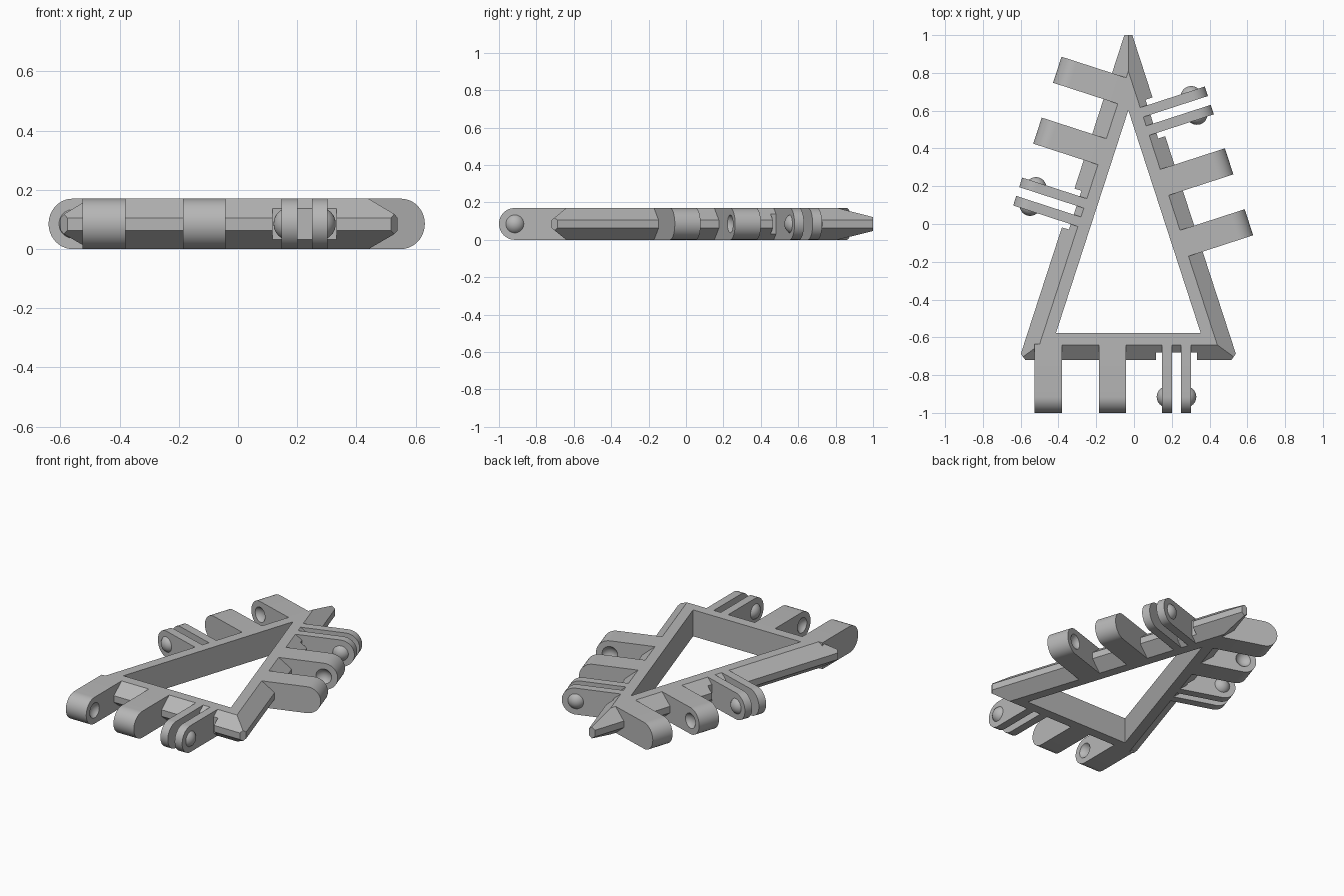
import bpy, bmesh
from math import radians, sin, cos, tan, pi
from mathutils import Matrix, Vector

if "Cube" in bpy.data.objects:
    bpy.data.objects.remove(bpy.data.objects["Cube"])

grey = bpy.data.materials.new("plain grey")
grey.use_nodes = True
grey.diffuse_color = (0.47, 0.47, 0.47, 1)
grey.node_tree.nodes["Principled BSDF"].inputs["Base Color"].default_value = grey.diffuse_color

H = 0.17                # height of all parts
R = H / 2               # rounded lug end
FLAT, OUTER = 0.064, 0.143   # rim offsets from the inner opening
REACH = 0.339           # hinge axis distance from the inner edge
PITCH = 0.339           # spacing of the hinge lugs
LUG_W, PRONG_W = 0.145, 0.053
BALL = 0.056


def make(name, bm, matrix=Matrix()):
    bmesh.ops.recalc_face_normals(bm, faces=bm.faces)
    mesh = bpy.data.meshes.new(name)
    bm.to_mesh(mesh)
    bm.free()
    mesh.transform(matrix)
    mesh.materials.append(grey)
    obj = bpy.data.objects.new(name, mesh)
    bpy.context.collection.objects.link(obj)
    return obj


def activate(obj):
    bpy.ops.object.select_all(action='DESELECT')
    obj.select_set(True)
    bpy.context.view_layer.objects.active = obj


def subtract(obj, cutter):
    cutter.hide_render = True
    activate(obj)
    mod = obj.modifiers.new("cut", 'BOOLEAN')
    mod.operation, mod.object, mod.solver = 'DIFFERENCE', cutter, 'EXACT'
    bpy.ops.object.modifier_apply(modifier=mod.name)
    bpy.data.objects.remove(cutter)


def smooth(obj):
    activate(obj)
    bpy.ops.object.shade_smooth_by_angle(angle=radians(30))


def ball(name, matrix, y):
    bm = bmesh.new()
    bmesh.ops.create_uvsphere(bm, u_segments=32, v_segments=16, radius=BALL,
                              matrix=Matrix.Translation((REACH, y, R)))
    return make(name, bm, matrix)


def lug(name, matrix, y, width):
    # Straight arm with a half-round end, extruded sideways
    bm = bmesh.new()
    outline = [(0.06, H), (0.06, 0)]
    outline += [(REACH + R * cos(a), R + R * sin(a))
                for a in (-pi / 2 + pi * i / 24 for i in range(25))]
    face = bm.faces.new([bm.verts.new((x, y - width / 2, z)) for x, z in outline])
    side = bmesh.ops.extrude_face_region(bm, geom=[face])
    bmesh.ops.translate(bm, vec=(0, width, 0),
                        verts=[v for v in side["geom"] if isinstance(v, bmesh.types.BMVert)])
    return make(name, bm, matrix)


# Triangular frame: a bevelled bar section mitred round three corners
MID = -0.03
apex, base_y = Vector((MID, 0.602, 0)), -0.576
half = (apex.y - base_y) * tan(radians(18))
miter = 1 / tan(radians(36))
corners = [(apex, Vector((0, 1 / sin(radians(18)), 0))),
           (Vector((MID + half, base_y, 0)), Vector((miter, -1, 0))),
           (Vector((MID - half, base_y, 0)), Vector((-miter, -1, 0)))]
section = [(0, 0), (FLAT, 0), (OUTER, 0.063), (OUTER, 0.105), (FLAT, H), (0, H)]
bm = bmesh.new()
rings = [[bm.verts.new(p + out * d + Vector((0, 0, z))) for d, z in section]
         for p, out in corners]
for i in range(3):
    a, b = rings[i], rings[(i + 1) % 3]
    for j in range(len(section)):
        k = (j + 1) % len(section)
        bm.faces.new((a[j], a[k], b[k], b[j]))

# Blunted tips
for (p, out), trim in zip(corners, (None, 0.027, 0.027)):
    n = out.normalized()
    tip = p + out * OUTER
    point = Vector((MID, 1.0, 0)) if trim is None else tip - n * trim
    cut = bmesh.ops.bisect_plane(bm, geom=bm.verts[:] + bm.edges[:] + bm.faces[:],
                                 plane_co=point, plane_no=n, clear_outer=True)
    edges = [e for e in cut["geom_cut"] if isinstance(e, bmesh.types.BMEdge)]
    bmesh.ops.holes_fill(bm, edges=edges, sides=0)
frame = make("triangle_frame", bm)

# Each side carries one ball fork and two socket lugs
sides = [("front", -90, Vector((MID, base_y, 0)), 0.255),
         ("left", 18, apex, -0.083),
         ("right", 162, apex, 0.59)]
for side, angle, origin, y0 in sides:
    place = Matrix.Translation(origin) @ Matrix.Rotation(radians(angle), 4, 'Z')

    # Clearance notch behind the fork
    bm = bmesh.new()
    bmesh.ops.create_cube(bm, size=1, matrix=Matrix.Translation((0.204, y0, R))
                          @ Matrix.Diagonal((0.2, 0.216, 0.4, 1)))
    subtract(frame, make("notch_cutter", bm, place))

    # Fork prongs with a ball cap on each outer face
    for s, which in ((1, "a"), (-1, "b")):
        smooth(lug(f"{side}_fork_prong_{which}", place, y0 + s * 0.051, PRONG_W))
        cap = ball(f"{side}_fork_ball_{which}", place, y0 + s * 0.049)
        # Keep only the half of the ball that faces outwards
        bm = bmesh.new()
        bm.from_mesh(cap.data)
        axis = place.to_3x3() @ Vector((0, s, 0))
        bmesh.ops.bisect_plane(bm, geom=bm.verts[:] + bm.edges[:] + bm.faces[:],
                               plane_co=place @ Vector((REACH, y0 + s * 0.07, R)),
                               plane_no=axis, clear_inner=True)
        bm.to_mesh(cap.data)
        bm.free()
        smooth(cap)

    # Wide lugs with dimples on the faces that look at each other
    for n, s in ((1, -1), (2, 1)):
        y = y0 - n * PITCH
        arm = lug(f"{side}_socket_lug_{n}", place, y, LUG_W)
        subtract(arm, ball("dimple_cutter", place, y + s * (LUG_W / 2 + 0.029)))
        smooth(arm)
